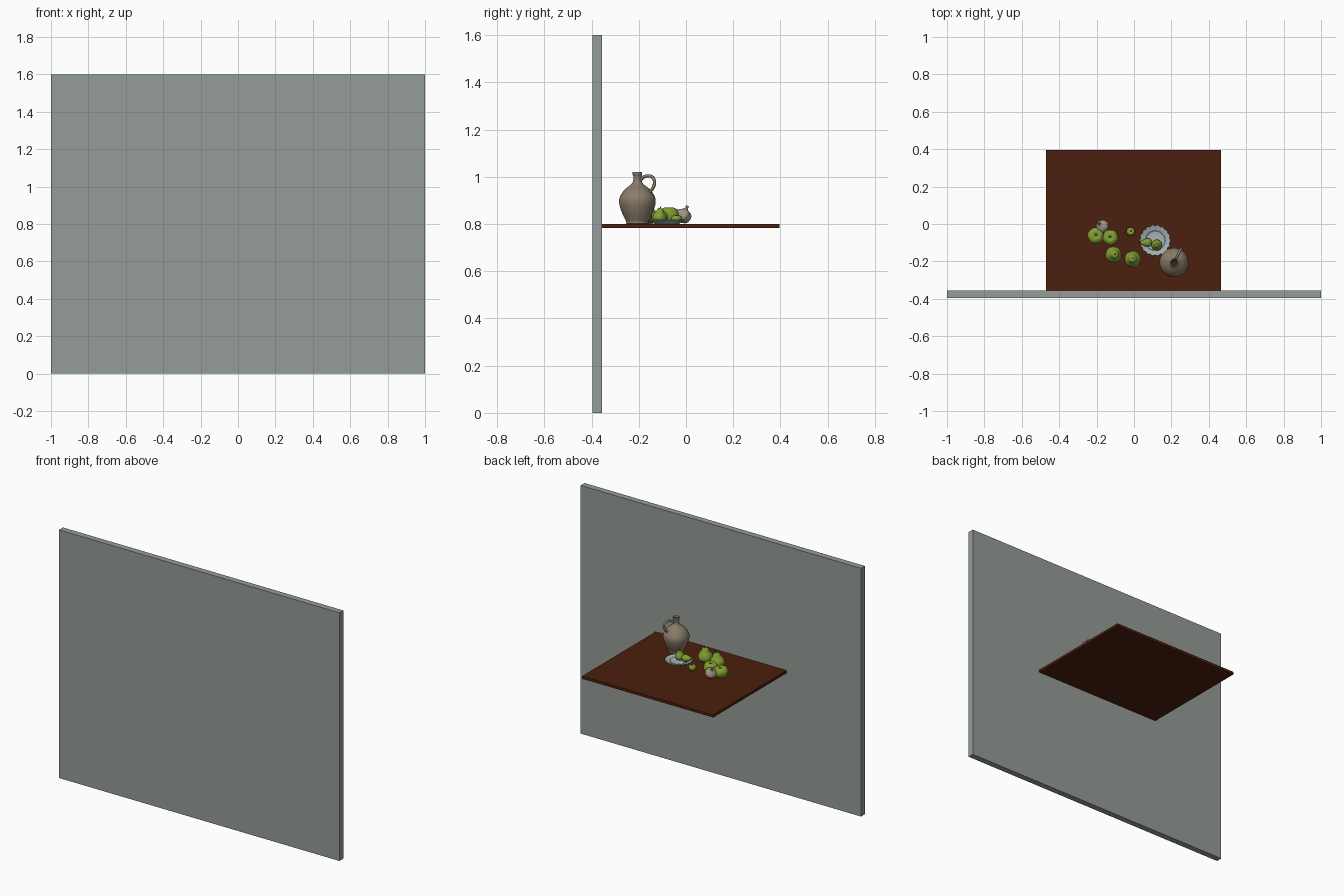
import bpy, bmesh, math
from mathutils import Vector, Matrix

if "Cube" in bpy.data.objects:
    bpy.data.objects.remove(bpy.data.objects["Cube"])


def mat(name, r, g, b):
    m = bpy.data.materials.new(name)
    m.diffuse_color = (r, g, b, 1)
    m.use_nodes = True
    m.node_tree.nodes["Principled BSDF"].inputs["Base Color"].default_value = m.diffuse_color
    return m


WALL = mat("grey_green_wall", 0.30, 0.335, 0.31)
WOOD = mat("dark_red_wood", 0.07, 0.014, 0.004)
CLAY = mat("beige_clay", 0.25, 0.20, 0.14)
DARK = mat("dark_inside", 0.035, 0.025, 0.015)
GREEN = mat("fruit_green", 0.22, 0.34, 0.03)
STEM = mat("stem_brown", 0.05, 0.03, 0.01)
PLATE = mat("pale_blue_plate", 0.38, 0.45, 0.45)
GARLIC = mat("garlic_beige", 0.37, 0.31, 0.24)


def box(name, lo, hi, m):
    lo, hi = Vector(lo), Vector(hi)
    bpy.ops.mesh.primitive_cube_add(size=1, location=(lo + hi) / 2)
    o = bpy.context.object
    o.name = name
    o.scale = hi - lo
    o.data.materials.append(m)


def spline(pts, n=5):
    """Catmull-Rom smoothing of a short point list."""
    p = [Vector(q) for q in pts]
    p = [2 * p[0] - p[1]] + p + [2 * p[-1] - p[-2]]
    out = []
    for i in range(1, len(p) - 2):
        a, b, c, d = p[i - 1:i + 3]
        for k in range(n):
            t = k / n
            out.append(0.5 * (2 * b + (c - a) * t + (2 * a - 5 * b + 4 * c - d) * t * t
                              + (3 * b - a - 3 * c + d) * t ** 3))
    return out + [p[-2]]


def lathe(name, pts, mats, loc, axis=(0, 0, 1), seg=40, wave=lambda a, r, z: 1, smooth=5):
    """Spin (r, z) points; wave scales the radius; axis tilts the result."""
    prof = spline(pts, smooth) if smooth else [Vector(q) for q in pts]
    bm = bmesh.new()
    rings = []
    for r, z in prof:
        if r < 1e-4:
            rings.append([bm.verts.new((0, 0, z))] * seg)
            continue
        ring = []
        for k in range(seg):
            a = math.tau * k / seg
            s = r * wave(a, r, z)
            ring.append(bm.verts.new((s * math.cos(a), s * math.sin(a), z)))
        rings.append(ring)
    for A, B in zip(rings, rings[1:]):
        for k in range(seg):
            j = (k + 1) % seg
            vs = list(dict.fromkeys([A[k], A[j], B[j], B[k]]))
            if len(vs) > 2:
                bm.faces.new(vs)
    bmesh.ops.recalc_face_normals(bm, faces=bm.faces)
    rot = Vector((0, 0, 1)).rotation_difference(Vector(axis)).to_matrix().to_4x4()
    bm.transform(Matrix.Translation(loc) @ rot)
    me = bpy.data.meshes.new(name)
    bm.to_mesh(me)
    bm.free()
    for m in mats:
        me.materials.append(m)
    o = bpy.data.objects.new(name, me)
    bpy.context.collection.objects.link(o)
    for f in me.polygons:
        f.use_smooth = True
    return o


def tube(name, pts, radius, m):
    cu = bpy.data.curves.new(name, 'CURVE')
    cu.dimensions = '3D'
    cu.bevel_depth = radius
    cu.bevel_resolution = 3
    cu.use_fill_caps = True
    path = spline(pts, 6)
    s = cu.splines.new('POLY')
    s.points.add(len(path) - 1)
    for p, q in zip(s.points, path):
        p.co = (*q, 1)
    cu.materials.append(m)
    o = bpy.data.objects.new(name, cu)
    bpy.context.collection.objects.link(o)


# wall and table top
box("back_wall", (-1, -0.395, 0), (1, -0.355, 1.6), WALL)
box("table_top", (-0.47, -0.355, 0.783), (0.465, 0.395, 0.80), WOOD)

# clay jug with a handle and dark inside
jx, jy, T = 0.214, -0.206, 0.80
lathe("jug_body", [(0, 0), (0.043, 0), (0.048, 0.012), (0.066, 0.05), (0.077, 0.088),
                   (0.074, 0.115), (0.055, 0.145), (0.030, 0.165), (0.019, 0.18),
                   (0.017, 0.20), (0.020, 0.21), (0.020, 0.219), (0.016, 0.22),
                   (0.013, 0.212)], [CLAY], (jx, jy, T), seg=48)
lathe("jug_inside", [(0.0145, 0.214), (0.011, 0.18), (0, 0.178)], [DARK], (jx, jy, T), smooth=0)
c, s = math.cos(math.radians(63)), math.sin(math.radians(63))
tube("jug_handle", [(jx + c * r, jy + s * r, T + z) for r, z in
                    [(0.015, 0.188), (0.03, 0.199), (0.055, 0.204), (0.075, 0.195),
                     (0.082, 0.175), (0.074, 0.152), (0.056, 0.135)]], 0.007, CLAY)

# scalloped plate
lathe("plate", [(0, 0.002), (0.035, 0), (0.05, 0.003), (0.078, 0.015), (0.079, 0.018),
                (0.056, 0.011), (0.053, 0.012), (0.050, 0.009), (0.042, 0.006), (0, 0.006)],
      [PLATE], (0.113, -0.088, T), seg=96, smooth=3,
      wave=lambda a, r, z: 1 + 0.035 * math.cos(18 * a) * max(0, (r - 0.05) / 0.03))

# fruit profiles in unit width and height
PEAR = [(0, 0.05), (0.10, 0.01), (0.26, 0.02), (0.45, 0.17), (0.50, 0.36), (0.43, 0.56),
        (0.30, 0.74), (0.23, 0.88), (0.14, 0.98), (0, 0.96)]
APPLE = [(0, 0.10), (0.12, 0.02), (0.28, 0.03), (0.44, 0.25), (0.50, 0.54), (0.44, 0.82),
         (0.28, 0.97), (0.14, 0.96), (0.05, 0.86), (0, 0.82)]


def fruit(name, prof, x, y, z, w, h, axis=(0, 0, 1), stem=0.018):
    base = Vector((x, y, z))
    ax = Vector(axis).normalized()
    lathe(name, [(r * w, k * h) for r, k in prof], [GREEN], base, ax, seg=32,
          wave=lambda a, r, k: 1 + 0.025 * math.cos(5 * a + x * 40))
    top = base + ax * h * (prof[-1][1] - 0.04)
    side = Vector((0.004, 0.003, 0))
    tube(name + "_stem", [top, top + ax * stem * 0.6 + side * 0.3, top + ax * stem + side],
         0.0018, STEM)


fruit("pear_back_left", PEAR, -0.113, -0.165, T, 0.088, 0.092, (0.12, 0.02, 1), 0.02)
fruit("pear_back_middle", PEAR, -0.006, -0.19, T, 0.088, 0.09, (-0.02, 0.06, 1), 0.02)
fruit("apple_left", APPLE, -0.208, -0.066, T, 0.088, 0.066, (0.08, 0.08, 1), 0.014)
fruit("apple_right", APPLE, -0.122, -0.072, T, 0.084, 0.07, (-0.1, 0.0, 1), 0.014)
fruit("small_apple", APPLE, -0.02, -0.042, T, 0.045, 0.038, (0.1, 0.1, 1), 0.008)
fruit("plate_pear_left", PEAR, 0.094, -0.098, T + 0.029, 0.046, 0.062, (-1, -0.05, 0.15), 0.015)
fruit("plate_pear_right", PEAR, 0.124, -0.115, T + 0.006, 0.058, 0.062, (-0.1, 0.1, 1), 0.012)

# garlic bulb with cloves, leaning outward
lathe("garlic_bulb", [(0, 0.004), (0.012, 0), (0.027, 0.008), (0.035, 0.025), (0.030, 0.042),
                      (0.014, 0.055), (0.007, 0.064), (0.006, 0.076), (0, 0.077)],
      [GARLIC], (-0.158, -0.022, T + 0.012), (-0.45, 0.4, 0.9), seg=42,
      wave=lambda a, r, z: 0.92 + 0.10 * abs(math.sin(3.5 * a)))
